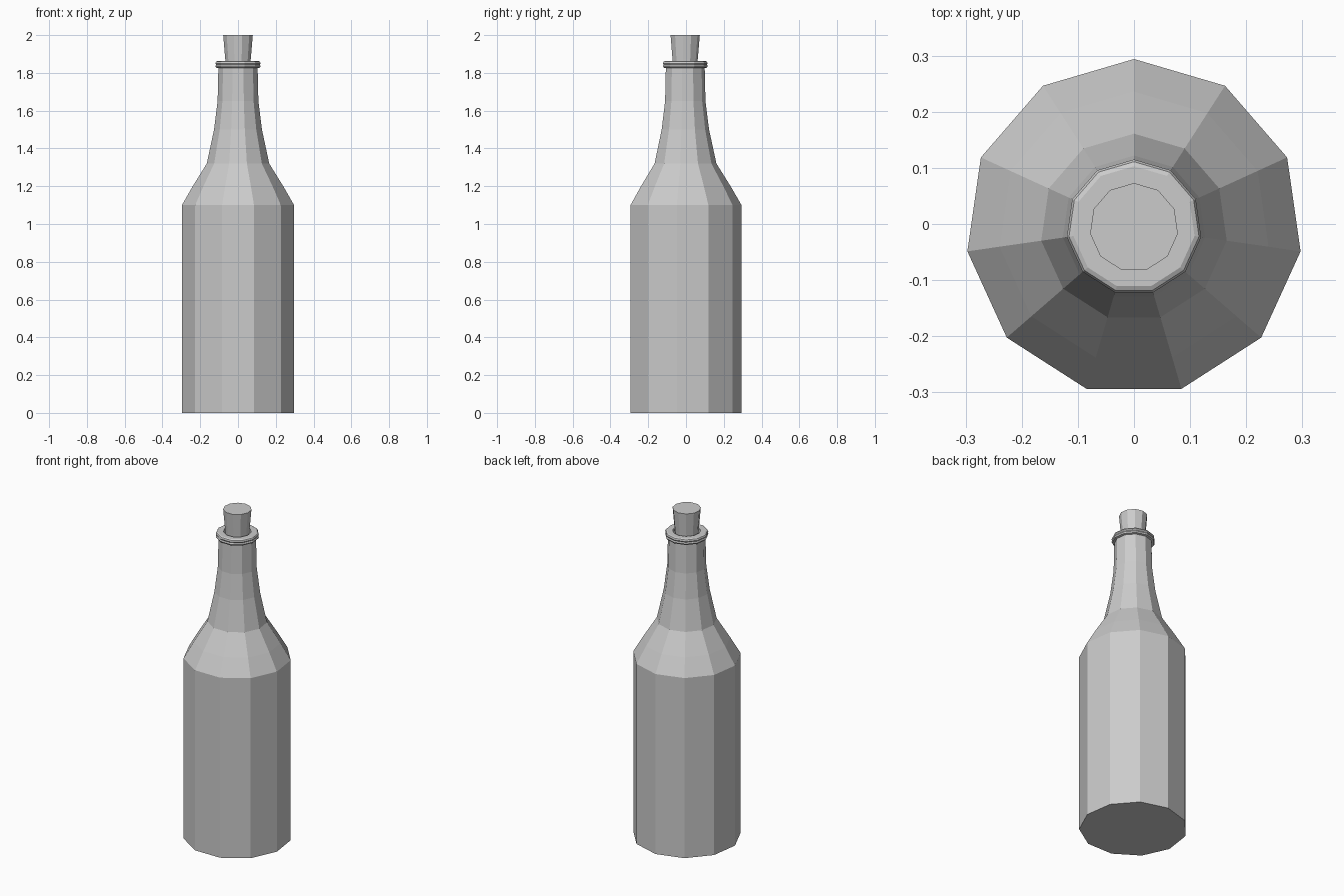
import bpy, bmesh
from math import pi, cos, sin

if "Cube" in bpy.data.objects:
    bpy.data.objects.remove(bpy.data.objects["Cube"])

SIDES = 11
CENTER_Y = -0.006  # odd-sided ring, shifted so the bounds are centred


def lathe(name, profile):
    """Revolve (radius, z) points into a closed, flat-faced solid."""
    bm = bmesh.new()
    rings = []
    for r, z in profile:
        angles = [pi / 2 + 2 * pi * i / SIDES for i in range(SIDES)]
        rings.append([bm.verts.new((r * cos(a), r * sin(a) + CENTER_Y, z)) for a in angles])
    for low, high in zip(rings, rings[1:]):
        for i in range(SIDES):
            j = (i + 1) % SIDES
            bm.faces.new((low[i], low[j], high[j], high[i]))
    bm.faces.new(rings[0][::-1])
    bm.faces.new(rings[-1])
    mesh = bpy.data.meshes.new(name)
    bm.to_mesh(mesh)
    bm.free()
    obj = bpy.data.objects.new(name, mesh)
    bpy.context.collection.objects.link(obj)
    return obj


# Bottle: body, shoulder, neck, rolled lip and a shallow mouth recess
lathe("bottle", [
    (0.30, 0.0), (0.30, 1.10),
    (0.242, 1.20), (0.167, 1.32),
    (0.128, 1.50), (0.109, 1.65), (0.105, 1.825),
    (0.117, 1.828), (0.121, 1.836), (0.117, 1.844),
    (0.121, 1.851), (0.117, 1.859), (0.109, 1.863),
    (0.078, 1.863), (0.074, 1.80),
])

# Tapered cork
lathe("cork", [(0.062, 1.78), (0.068, 1.87), (0.079, 2.0)])
